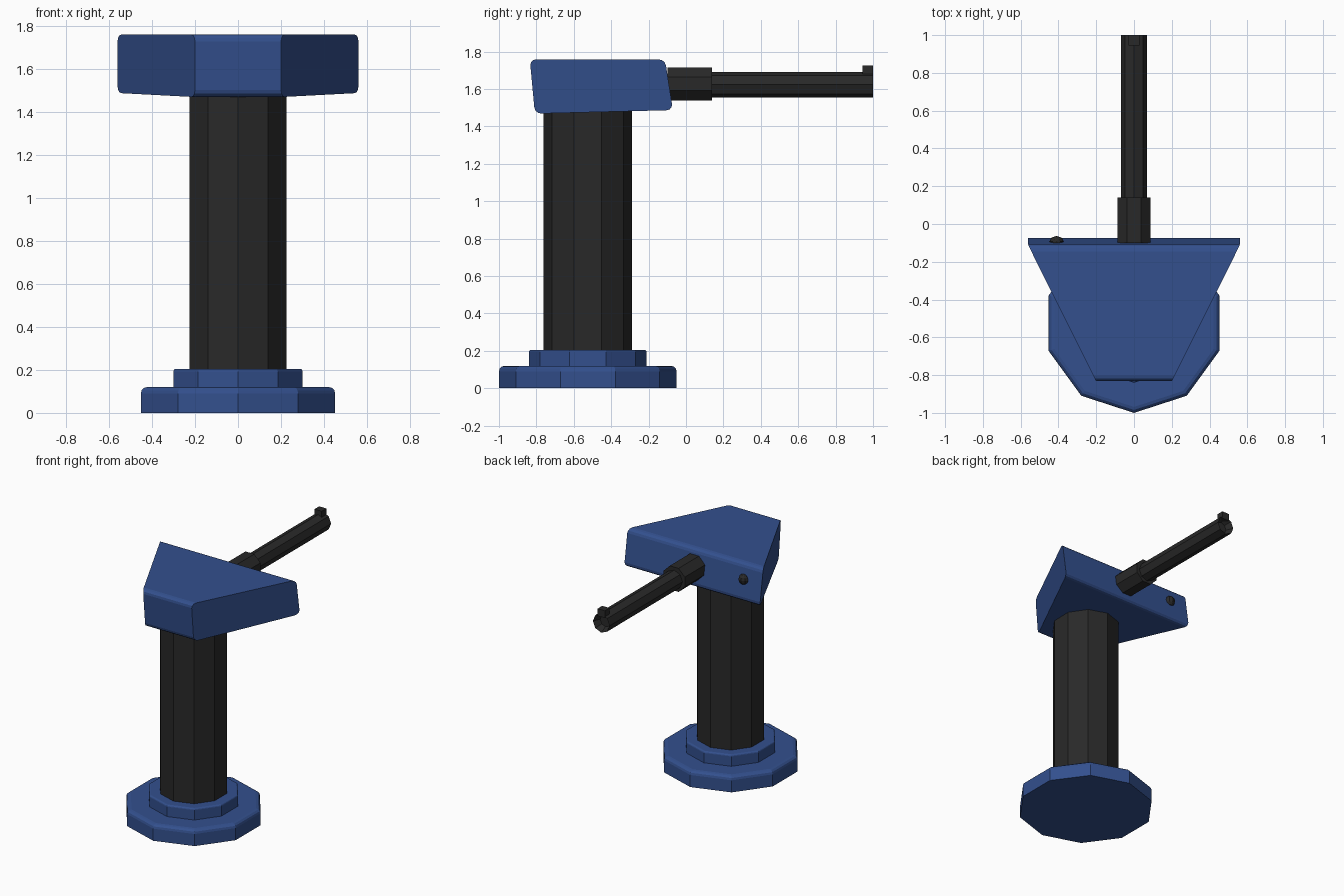
import bpy, bmesh, math
from mathutils import Matrix

if "Cube" in bpy.data.objects:
    bpy.data.objects.remove(bpy.data.objects["Cube"])


def material(name, rgb):
    m = bpy.data.materials.new(name)
    m.diffuse_color = (*rgb, 1)
    m.use_nodes = True
    m.node_tree.nodes["Principled BSDF"].inputs["Base Color"].default_value = m.diffuse_color
    return m


BLUE = material("blue_paint", (0.033, 0.08, 0.27))
BLACK = material("black_metal", (0.022, 0.022, 0.022))


def finish(bm, name, mat):
    bmesh.ops.recalc_face_normals(bm, faces=bm.faces)
    me = bpy.data.meshes.new(name)
    bm.to_mesh(me)
    bm.free()
    me.materials.append(mat)
    ob = bpy.data.objects.new(name, me)
    bpy.context.collection.objects.link(ob)
    return ob


def bevel(bm, edges, width):
    bmesh.ops.bevel(bm, geom=edges, offset=width, segments=3, profile=0.5,
                    affect='EDGES', clamp_overlap=True)


def prism(name, sides, r, z0, z1, mat, round_top=0, bore=None):
    """Upright prism with one corner at angle 90 degrees on the centre y."""
    bm = bmesh.new()
    pts = [(r * math.cos(math.pi / 2 + i * math.tau / sides),
            r * math.sin(math.pi / 2 + i * math.tau / sides)) for i in range(sides)]
    base = bm.faces.new([bm.verts.new((x, y, z0)) for x, y in pts])
    ext = bmesh.ops.extrude_face_region(bm, geom=[base], use_keep_orig=True)
    top = [v for v in ext["geom"] if isinstance(v, bmesh.types.BMVert)]
    bmesh.ops.translate(bm, verts=top, vec=(0, 0, z1 - z0))
    if round_top:
        bevel(bm, [e for e in bm.edges if all(v in top for v in e.verts)], round_top)
    if bore:
        # Hollow the far end
        face = next(f for f in bm.faces if all(v in top for v in f.verts))
        bmesh.ops.inset_region(bm, faces=[face], thickness=bore[0])
        bmesh.ops.translate(bm, verts=face.verts, vec=(0, 0, -bore[1]))
    return finish(bm, name, mat)


# Pedestal: two ten-sided tiers and the column
CY = -0.525
for name, r, z0, z1, mat, rnd in (("base_plate", 0.475, 0, 0.12, BLUE, 0.03),
                                  ("base_collar", 0.315, 0.1, 0.205, BLUE, 0.012),
                                  ("column", 0.237, 0.18, 1.52, BLACK, 0)):
    prism(name, 10, r, z0, z1, mat, rnd).location.y = CY

# Head: wedge widening to the back, rounded along the cross edges
bm = bmesh.new()
profile = [(-0.835, 1.758, 0.2), (-0.808, 1.468, 0.2),
           (-0.07, 1.487, 0.56), (-0.112, 1.758, 0.56)]
left = [bm.verts.new((-w, y, z)) for y, z, w in profile]
right = [bm.verts.new((w, y, z)) for y, z, w in profile]
bm.faces.new(left)
bm.faces.new(right[::-1])
cross = []
for i in range(4):
    j = (i + 1) % 4
    bm.faces.new((left[i], right[i], right[j], left[j]))
for a, b in zip(left, right):
    cross.append(bm.edges.get((a, b)))
bevel(bm, cross, 0.033)
finish(bm, "head", BLUE)

# Sleeve and barrel: eight-sided, pointing to +y
sleeve = prism("barrel_sleeve", 8, 0.095, -0.1, 0.14, BLACK)
sleeve.data.transform(Matrix.Rotation(math.pi / 8, 4, 'Z'))
barrel = prism("barrel", 8, 0.069, 0.1, 1.0, BLACK, bore=(0.025, 0.05))
for ob, z in ((sleeve, 1.627), (barrel, 1.623)):
    ob.data.transform(Matrix.Rotation(-math.pi / 2, 4, 'X'))
    ob.location.z = z

# Sight block on the muzzle
bm = bmesh.new()
bmesh.ops.create_cube(bm, size=1, matrix=Matrix.Translation((0, 0.9725, 1.698))
                      @ Matrix.Diagonal((0.06, 0.055, 0.054, 1)))
finish(bm, "sight", BLACK)

# Small knob on the back of the head
bm = bmesh.new()
bmesh.ops.create_uvsphere(bm, u_segments=8, v_segments=6, radius=1,
                          matrix=Matrix.Translation((-0.41, -0.093, 1.645))
                          @ Matrix.Diagonal((0.038, 0.03, 0.038, 1)))
finish(bm, "knob", BLACK)
